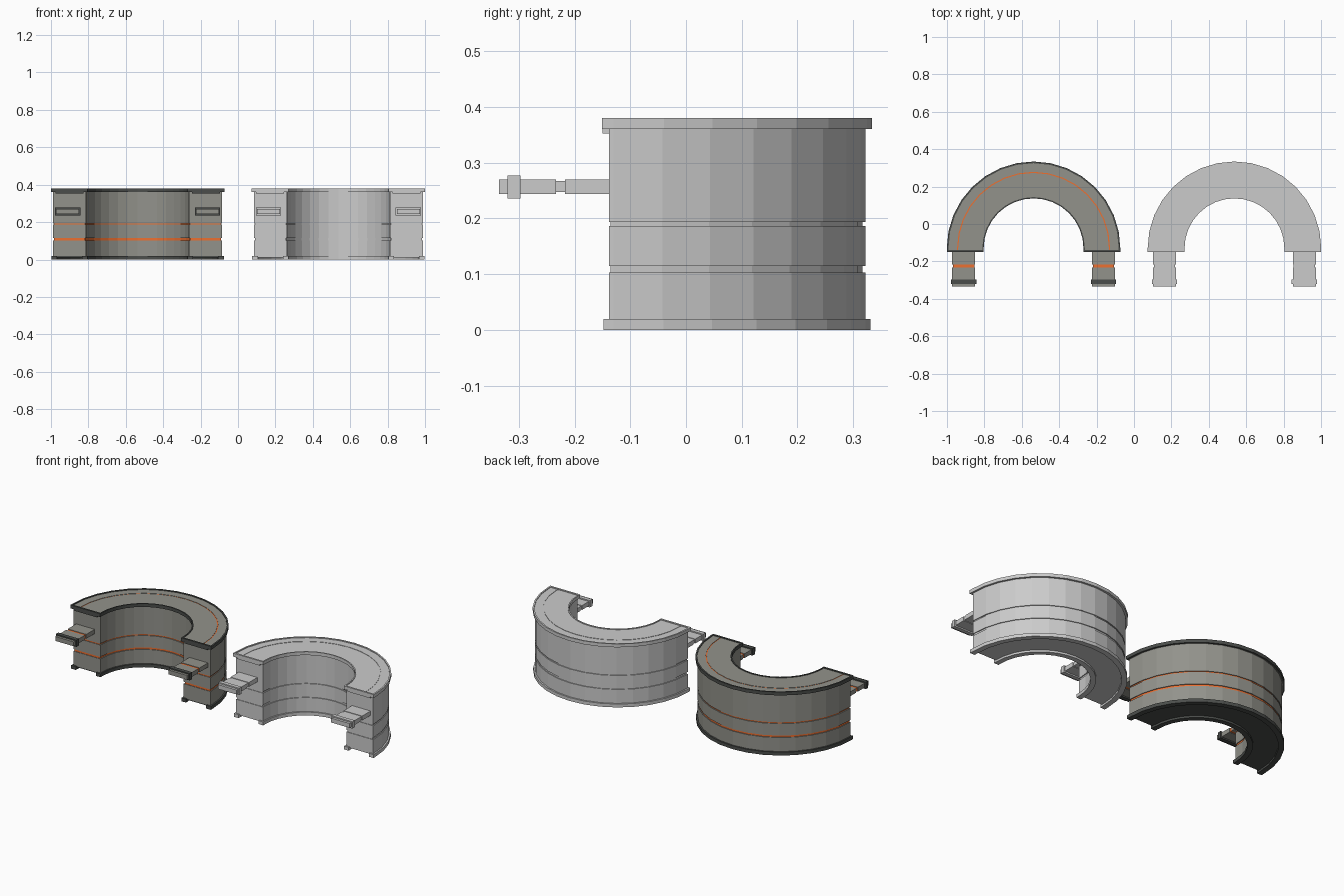
import bpy, bmesh, math

if "Cube" in bpy.data.objects:
    bpy.data.objects.remove(bpy.data.objects["Cube"])

CY = -0.13      # centre of the arcs in y
SEG = 16        # flat facets per half circle


def material(name, col):
    m = bpy.data.materials.new(name)
    m.diffuse_color = (*col, 1)
    m.use_nodes = True
    m.node_tree.nodes["Principled BSDF"].inputs["Base Color"].default_value = m.diffuse_color
    return m


PAINT = {
    "body": material("grey_panel", (0.29, 0.29, 0.26)),
    "trim": material("dark_trim", (0.07, 0.075, 0.07)),
    "glow": material("orange_strip", (0.85, 0.16, 0.03)),
}


def finish(bm, name, kind, painted):
    bmesh.ops.recalc_face_normals(bm, faces=bm.faces)
    me = bpy.data.meshes.new(name)
    bm.to_mesh(me)
    bm.free()
    ob = bpy.data.objects.new(name, me)
    bpy.context.collection.objects.link(ob)
    if painted:
        me.materials.append(PAINT[kind])


def half_ring(name, cx, painted, kind, r0, r1, z0, z1, y_end):
    """Rectangular section swept round a half circle with short straight ends."""
    stations = [(1, 0, y_end)]
    for i in range(SEG + 1):
        a = math.pi * i / SEG
        stations.append((math.cos(a), math.sin(a), CY))
    stations.append((-1, 0, y_end))
    bm = bmesh.new()
    rings = [[bm.verts.new((cx + r * c, y + r * s, z))
              for r, z in ((r0, z0), (r1, z0), (r1, z1), (r0, z1))]
             for c, s, y in stations]
    for a, b in zip(rings, rings[1:]):
        for k in range(4):
            n = (k + 1) % 4
            bm.faces.new((a[k], a[n], b[n], b[k]))
    bm.faces.new(rings[0])
    bm.faces.new(rings[-1])
    finish(bm, name, kind, painted)


def box(name, painted, kind, x0, x1, y0, y1, z0, z1):
    bm = bmesh.new()
    bmesh.ops.create_cube(bm, size=1)
    for v in bm.verts:
        v.co = ((x0 + x1) / 2 + v.co.x * (x1 - x0),
                (y0 + y1) / 2 + v.co.y * (y1 - y0),
                (z0 + z1) / 2 + v.co.z * (z1 - z0))
    finish(bm, name, kind, painted)


# name, kind, inner radius, outer radius, bottom, top, end y
RINGS = [
    # wall panels and the strips recessed between them
    ("lower_panel", "body", 0.275, 0.452, 0.018, 0.103, -0.138),
    ("lower_strip", "glow", 0.280, 0.447, 0.103, 0.115, -0.135),
    ("middle_panel", "body", 0.275, 0.452, 0.115, 0.186, -0.138),
    ("upper_strip", "glow", 0.280, 0.447, 0.186, 0.194, -0.135),
    ("upper_panel", "body", 0.275, 0.452, 0.194, 0.360, -0.138),
    # base rails with a dark underside between them
    ("outer_base_rail", "trim", 0.430, 0.461, 0.000, 0.020, -0.148),
    ("inner_base_rail", "trim", 0.267, 0.297, 0.000, 0.020, -0.148),
    ("underside", "trim", 0.297, 0.430, 0.012, 0.018, -0.136),
    # counter top, its inlaid line and edging
    ("inner_counter", "body", 0.274, 0.403, 0.360, 0.376, -0.140),
    ("counter_inlay", "glow", 0.403, 0.409, 0.360, 0.374, -0.140),
    ("outer_counter", "body", 0.409, 0.455, 0.360, 0.376, -0.140),
    ("outer_edging", "trim", 0.455, 0.464, 0.360, 0.380, -0.151),
    ("inner_edging", "trim", 0.267, 0.274, 0.360, 0.380, -0.151),
]

for label, cx, painted in (("painted", -0.537, True), ("plain", 0.537, False)):
    for name, kind, *dims in RINGS:
        half_ring(f"{label}_{name}", cx, painted, kind, *dims)
    for side, s in (("left", -1), ("right", 1)):
        def part(name, kind, a, b, *rest):
            x0, x1 = sorted((cx + s * a, cx + s * b))
            box(f"{label}_{side}_{name}", painted, kind, x0, x1, *rest)
        # edging across the counter end, with a small lip under it
        part("end_edging", "trim", 0.274, 0.455, -0.151, -0.140, 0.360, 0.380)
        part("end_lip", "trim", 0.290, 0.440, -0.150, -0.138, 0.352, 0.360)
        # arm reaching forward: root, strip, tip and clamp band
        part("arm_root", "body", 0.313, 0.435, -0.217, -0.136, 0.244, 0.270)
        part("arm_strip", "glow", 0.317, 0.431, -0.233, -0.217, 0.247, 0.267)
        part("arm_tip", "body", 0.313, 0.435, -0.335, -0.233, 0.244, 0.270)
        part("arm_band", "trim", 0.306, 0.442, -0.320, -0.297, 0.236, 0.277)
